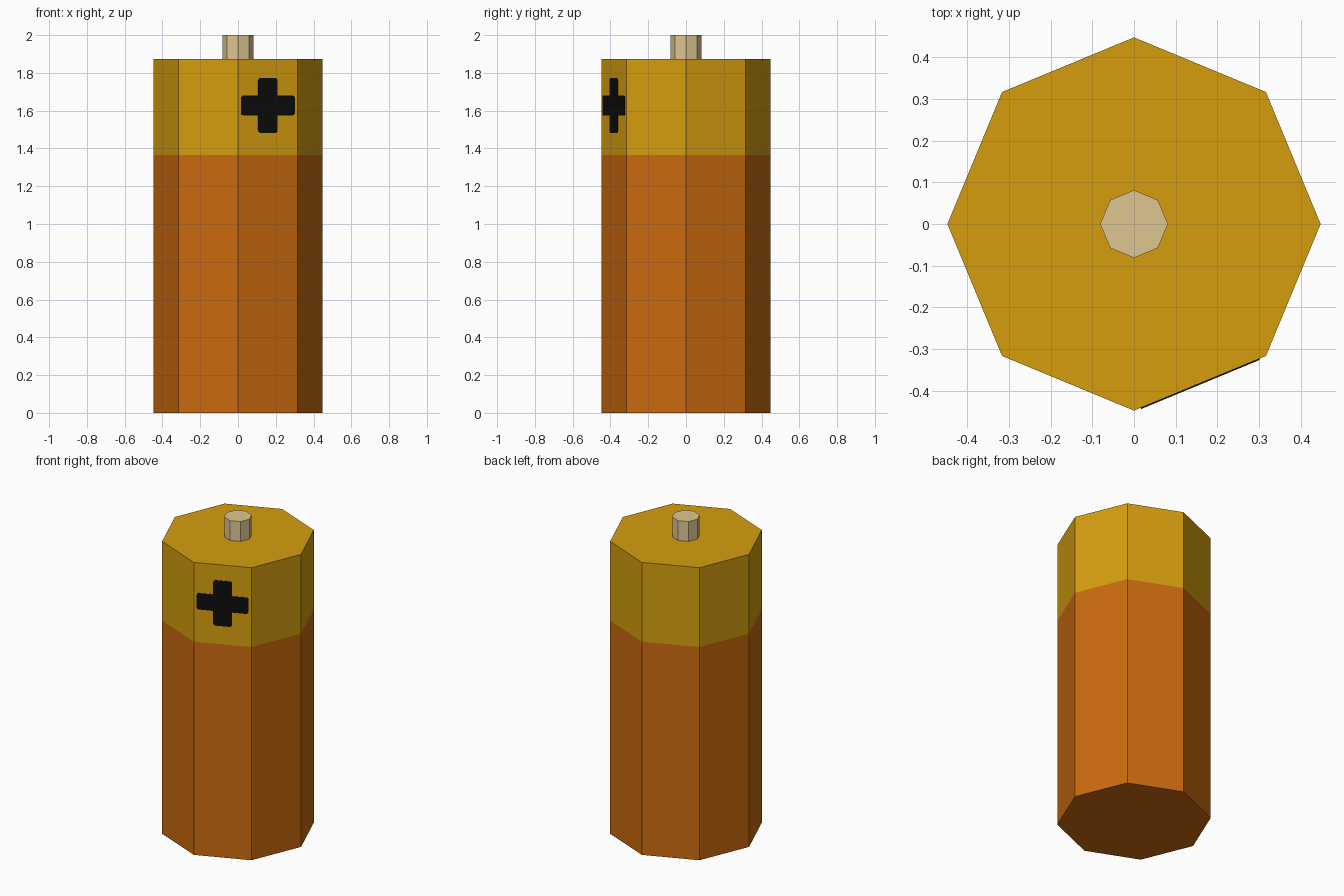
import bpy, bmesh, math
from mathutils import Matrix, Vector

if "Cube" in bpy.data.objects:
    bpy.data.objects.remove(bpy.data.objects["Cube"])


def material(name, srgb):
    lin = [((c / 255 + 0.055) / 1.055) ** 2.4 if c > 10 else c / 255 / 12.92 for c in srgb]
    m = bpy.data.materials.new(name)
    m.diffuse_color = (*lin, 1)
    m.use_nodes = True
    m.node_tree.nodes["Principled BSDF"].inputs["Base Color"].default_value = m.diffuse_color
    return m


orange = material("orange", (202, 106, 15))
gold = material("gold", (213, 158, 15))
metal = material("pale metal", (223, 198, 145))
black = material("black", (13, 13, 13))


def add_object(name, bm, mats):
    bmesh.ops.recalc_face_normals(bm, faces=bm.faces[:])
    me = bpy.data.meshes.new(name)
    bm.to_mesh(me)
    bm.free()
    for m in mats:
        me.materials.append(m)
    ob = bpy.data.objects.new(name, me)
    bpy.context.collection.objects.link(ob)
    return ob


def octagon_prism(radius, z0, z1):
    bm = bmesh.new()
    ring = [bm.verts.new((radius * math.cos(i * math.pi / 4),
                          radius * math.sin(i * math.pi / 4), z0)) for i in range(8)]
    base = bm.faces.new(ring)
    ext = bmesh.ops.extrude_face_region(bm, geom=[base], use_keep_orig=True)
    tops = [g for g in ext["geom"] if isinstance(g, bmesh.types.BMVert)]
    bmesh.ops.translate(bm, verts=tops, vec=(0, 0, z1 - z0))
    return bm


R, TOP, BAND = 0.447, 1.873, 1.365

# Battery body, cut at the colour band
bm = octagon_prism(R, 0, TOP)
bmesh.ops.bisect_plane(bm, geom=bm.verts[:] + bm.edges[:] + bm.faces[:],
                       plane_co=(0, 0, BAND), plane_no=(0, 0, 1))
for f in bm.faces:
    f.material_index = int(f.calc_center_median().z > BAND)
add_object("battery_body", bm, [orange, gold])

# Terminal on top
add_object("terminal", octagon_prism(0.081, TOP, 2.0), [metal])

# Plus mark: thin plate on the front-right facet
a, b, depth = 0.145, 0.052, 0.004
quarter = [(a, b), (b, b), (b, a)]
outline = [Matrix.Rotation(k * math.pi / 2, 2) @ Vector(p) for k in range(4) for p in quarter]
ang = math.radians(-67.5)
normal = Vector((math.cos(ang), math.sin(ang), 0))
side = Vector((-math.sin(ang), math.cos(ang), 0))
centre = normal * (R * math.cos(math.pi / 8) - 0.001) + Vector((0, 0, 1.627))
bm = bmesh.new()
face = bm.faces.new([bm.verts.new(centre + side * p.x * 1.06 + Vector((0, 0, p.y)))
                     for p in outline])
corners = [v for v, i in zip(face.verts[:], range(12)) if i % 3 != 1]
bmesh.ops.bevel(bm, geom=corners, offset=0.012, segments=2, profile=0.5, affect='VERTICES')
ext = bmesh.ops.extrude_face_region(bm, geom=bm.faces[:], use_keep_orig=True)
bmesh.ops.translate(bm, verts=[g for g in ext["geom"] if isinstance(g, bmesh.types.BMVert)],
                    vec=normal * depth)
add_object("plus_mark", bm, [black])
